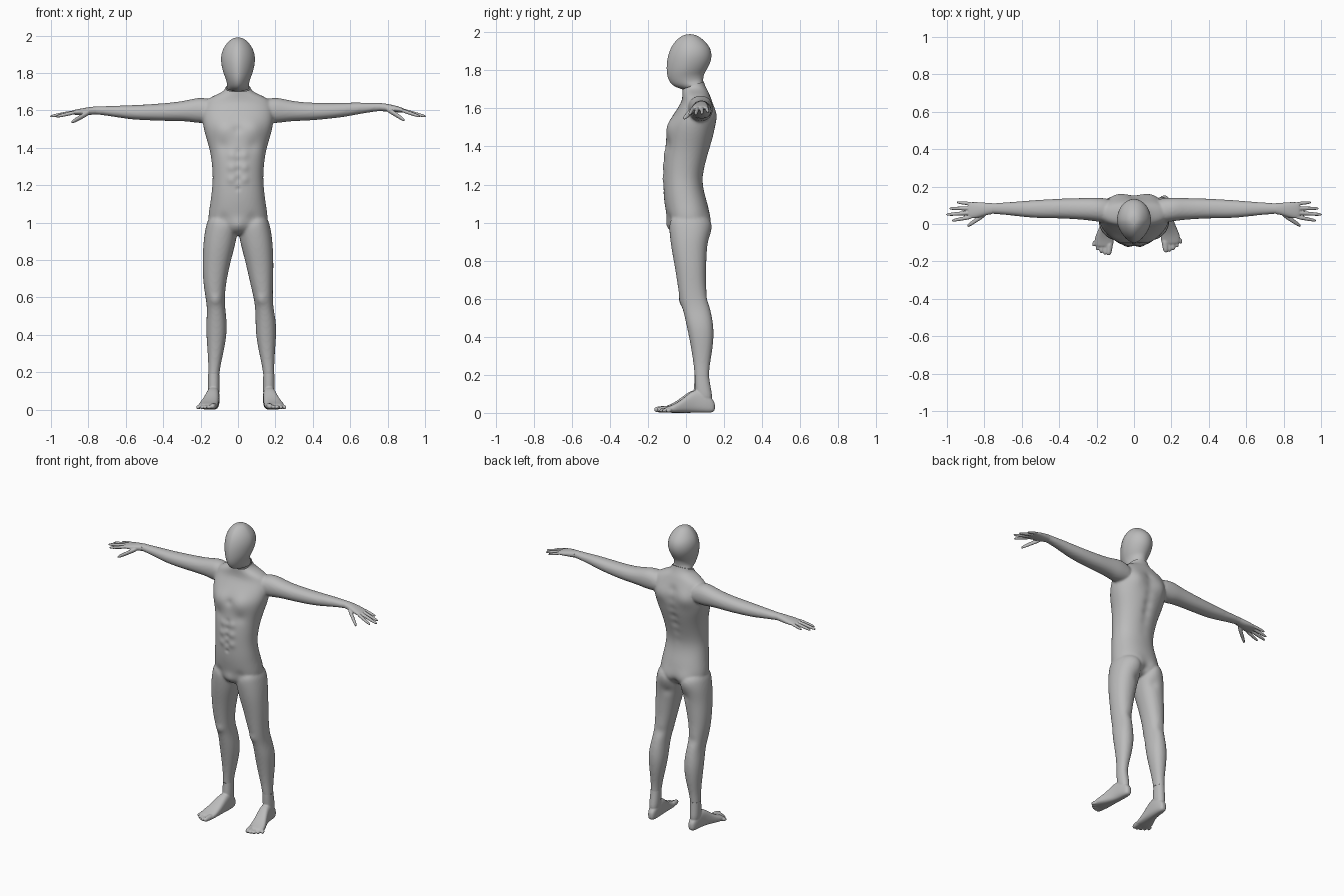
import bpy, bmesh, math
from mathutils import Vector

cube = bpy.data.objects.get("Cube")
if cube:
    bpy.data.objects.remove(cube, do_unlink=True)

grey = bpy.data.materials.new("mannequin grey")
grey.use_nodes = True
grey.diffuse_color = (0.5, 0.5, 0.5, 1)
grey.node_tree.nodes["Principled BSDF"].inputs["Base Color"].default_value = (0.5, 0.5, 0.5, 1)

WAIST, ANKLE, SHOULDER, WRIST = 1.10, 0.19, 0.195, 0.76
NECK, NECK_TILT = Vector((0, 0.035, 1.72)), 0.36


def ramp(a, b, v):
    t = min(1, max(0, (v - a) / (b - a)))
    return t * t * (3 - 2 * t)


# Limb templates point outward along +x; the left side stands slightly wider
def side(s):
    def warp(p):
        x, y, z = p
        if s > 0:
            x += 0.035 * ramp(0.7, 0.45, z)
            y += 0.015 * ramp(0.2, 0.05, z)
            if z > 1.2:
                z += 0.018 * min(ramp(0.3, 0.7, x), ramp(1, 0.8, x))
        return Vector((s * x, y, z))
    return warp


def head_tilt(p):
    p.z += NECK_TILT * (p.y - NECK.y) * min(1, max(0, (1.80 - p.z) / 0.08))
    return p


# Rings are (position on axis, a min, a max, b min, b max)
def loft(bm, axis, rings, warp=None, n=2.2, n_front=None, open_start=False, sides=20):
    loops = []
    for t, a0, a1, b0, b1 in rings:
        loop = []
        for i in range(sides):
            ang = 2 * math.pi * i / sides
            c, s = math.cos(ang), math.sin(ang)
            e = 2 / (n_front if n_front and s < 0 else n)
            a = (a0 + a1) / 2 + (a1 - a0) / 2 * math.copysign(abs(c) ** e, c)
            b = (b0 + b1) / 2 + (b1 - b0) / 2 * math.copysign(abs(s) ** e, s)
            p = Vector({"x": (t, a, b), "y": (a, t, b), "z": (a, b, t)}[axis])
            loop.append(bm.verts.new(warp(p) if warp else p))
        loops.append(loop)
    for lo, hi in zip(loops, loops[1:]):
        for i in range(sides):
            j = (i + 1) % sides
            bm.faces.new((lo[i], lo[j], hi[j], hi[i]))
    if not open_start:
        bm.faces.new(loops[0][::-1])
    bm.faces.new(loops[-1])


# Tapered finger or toe between two points
def digit(bm, axis, base, tip, r, warp):
    base, tip = Vector(base), Vector(tip)
    rings = []
    for t, k in ((0, 1.1), (0.5, 1), (0.88, 0.85), (1, 0.4)):
        p, h = base.lerp(tip, t), r * k
        u, a, b = (p.x, p.y, p.z) if axis == "x" else (p.y, p.x, p.z)
        rings.append((u, a - h, a + h, b - h, b + h))
    loft(bm, axis, rings, warp, n=2, sides=12)


# Smooth the lofts and, with a voxel size, fuse them into one skin
def skin(bm, voxel=0, passes=0):
    bmesh.ops.recalc_face_normals(bm, faces=bm.faces)
    mesh = bpy.data.meshes.new("skin")
    bm.to_mesh(mesh)
    bm.free()
    ob = bpy.data.objects.new("skin", mesh)
    bpy.context.collection.objects.link(ob)
    sub = ob.modifiers.new("Round", "SUBSURF")
    sub.levels = 2
    if voxel:
        rem = ob.modifiers.new("Fuse", "REMESH")
        rem.mode = "VOXEL"
        rem.voxel_size = voxel
        smo = ob.modifiers.new("Soften", "SMOOTH")
        smo.factor, smo.iterations = 0.5, passes
    bpy.context.view_layer.update()
    result = bpy.data.meshes.new_from_object(ob.evaluated_get(bpy.context.evaluated_depsgraph_get()))
    bpy.data.objects.remove(ob, do_unlink=True)
    return result


# Keep the piece of a skin behind every (point, normal) plane
def part(name, source, planes=()):
    bm = bmesh.new()
    bm.from_mesh(source)
    for co, no in planes:
        geom = bm.verts[:] + bm.edges[:] + bm.faces[:]
        bmesh.ops.bisect_plane(bm, geom=geom, plane_co=co, plane_no=no, clear_outer=True)
    for f in bm.faces:
        f.smooth = True
        f.material_index = 0
    mesh = bpy.data.meshes.new(name)
    bm.to_mesh(mesh)
    bm.free()
    mesh.materials.clear()
    mesh.materials.append(grey)
    bpy.context.collection.objects.link(bpy.data.objects.new(name, mesh))


# Trunk from crotch to neck: z, front, back, half width
body = bmesh.new()
trunk = [(0.93, -.06, .08, .06), (0.97, -.09, .12, .15), (1.02, -.10, .13, .165), (1.10, -.115, .115, .15),
         (1.16, -.12, .095, .143), (1.23, -.121, .085, .135), (1.31, -.121, .105, .14), (1.39, -.11, .13, .152),
         (1.46, -.103, .15, .175), (1.52, -.095, .158, .19), (1.58, -.06, .157, .195), (1.63, -.025, .142, .19),
         (1.66, -.02, .13, .17), (1.685, -.02, .12, .115), (1.705, -.02, .108, .07), (1.74, -.02, .092, .062),
         (1.80, -.02, .09, .06)]
loft(body, "z", [(z, -w, w, f, b) for z, f, b, w in trunk])

# Legs: z, inner, outer, front, back
leg = [(1.05, .01, .155, -.09, .11), (0.97, 0, .175, -.09, .128), (0.92, .006, .183, -.085, .122),
       (0.86, .02, .188, -.077, .11), (0.77, .044, .191, -.06, .107), (0.68, .063, .187, -.046, .105),
       (0.60, .071, .174, -.034, .112), (0.54, .068, .165, -.016, .13), (0.47, .059, .17, 0, .144),
       (0.40, .06, .17, .015, .147), (0.32, .074, .164, .03, .138), (0.25, .09, .159, .04, .125),
       (0.19, .10, .16, .045, .12), (0.14, .10, .16, .045, .12)]
# Arms: x, front, back, bottom, top
arm = [(.10, 0, .13, 1.54, 1.65), (.195, .012, .143, 1.528, 1.673), (.25, .02, .141, 1.538, 1.66),
       (.31, .025, .138, 1.543, 1.647), (.40, .03, .136, 1.543, 1.638), (.49, .03, .131, 1.547, 1.632),
       (.56, .034, .126, 1.55, 1.628), (.63, .042, .12, 1.56, 1.626), (.70, .05, .115, 1.571, 1.623),
       (.76, .054, .111, 1.579, 1.622), (.80, .054, .111, 1.579, 1.622)]
for s in (-1, 1):
    loft(body, "z", leg, side(s))
    loft(body, "x", arm, side(s))
body = skin(body, 0.0075, 6)

# Muscle relief: x, y, z, radius, height; mirrored when x is not zero
relief = [(.075, -.09, 1.50, .055, .012), (.08, -.10, 1.41, .035, -.006), (0, -.10, 1.50, .025, -.007),
          (.09, .14, 1.56, .055, .014), (.07, .13, .99, .055, .014), (0, .11, .97, .03, -.012),
          (.065, .11, .885, .03, -.006), (0, -.10, .985, .035, .012), (.08, -.10, 1.02, .03, -.006),
          (.12, -.035, .585, .028, .008), (.12, .11, .60, .03, -.005), (0, -.12, 1.18, .012, -.006)]
relief += [(.035, -.115, z, .022, .006) for z in (1.36, 1.295, 1.23)]
relief += [(0, -.12, z, .016, -.005) for z in (1.38, 1.33, 1.28, 1.23)]
relief += [(0, .13, z, .03, -.01) for z in (1.60, 1.54, 1.48, 1.42, 1.36, 1.30, 1.24)]
bumps = [(Vector((s * x, y, z)), r, h) for x, y, z, r, h in relief for s in ((-1, 1) if x else (1,))]
moves = []
for v in body.vertices:
    push = 0
    for c, r, h in bumps:
        if abs(v.co.z - c.z) < 2.5 * r:
            push += h * math.exp(-(v.co - c).length_squared / (r * r))
    moves.append(v.co + v.normal * push)
for v, co in zip(body.vertices, moves):
    v.co = co

# Cut the skin along the mannequin's joints
up, right = Vector((0, 0, 1)), Vector((1, 0, 0))
part("torso", body, [(up * WAIST, -up), (right * SHOULDER, right), (right * -SHOULDER, -right),
                     (NECK, Vector((0, -NECK_TILT, 1)).normalized())])
part("legs", body, [(up * WAIST, up), (up * ANKLE, -up)])

# Head: egg with a keeled face
skull = [(1.72, -.02, .09, .061), (1.735, -.05, .09, .059), (1.75, -.078, .092, .059), (1.775, -.098, .096, .066),
         (1.80, -.103, .107, .079), (1.84, -.102, .13, .089), (1.88, -.095, .137, .093), (1.92, -.08, .128, .085),
         (1.952, -.058, .10, .066), (1.977, -.03, .07, .043), (1.99, 0, .04, .018)]
head = bmesh.new()
loft(head, "z", [(z, -w, w, f, b) for z, f, b, w in skull], head_tilt, n=2, n_front=1.65, open_start=True, sides=28)
part("head", skin(head))

palm = [(.72, .052, .113, 1.577, 1.623), (.76, .054, .111, 1.579, 1.622), (.80, .044, .115, 1.574, 1.617),
        (.84, .032, .118, 1.574, 1.610), (.875, .028, .118, 1.576, 1.603), (.89, .035, .112, 1.58, 1.598)]
fingers = [((.86, .107, 1.592), (.948, .116, 1.576), .0095), ((.86, .084, 1.593), (.99, .083, 1.571), .0105),
           ((.86, .061, 1.593), (1.006, .05, 1.568), .011), ((.86, .039, 1.592), (.975, .018, 1.566), .0105),
           ((.785, .06, 1.595), (.893, -.012, 1.535), .0145)]
instep = [(.138, .115, .14, .015, .05), (.125, .104, .153, 0, .075), (.08, .098, .162, 0, .12),
          (.03, .098, .168, 0, .125), (-.03, .102, .19, 0, .075), (-.075, .106, .212, 0, .047),
          (-.11, .11, .212, .002, .034), (-.125, .115, .20, .006, .028)]
for s, label in ((-1, "right"), (1, "left")):
    warp = side(s)
    part(label + "_arm", body, [(up * WAIST, -up), (right * s * SHOULDER, -right * s), (right * s * WRIST, right * s)])
    # Hand: palm, four fingers and thumb
    hand = bmesh.new()
    loft(hand, "x", palm, warp)
    for base, tip, r in fingers:
        digit(hand, "x", base, tip, r, warp)
    part(label + "_hand", skin(hand, 0.0035, 3), [(right * s * WRIST, -right * s)])
    # Foot: ankle, instep and a fan of five toes
    foot = bmesh.new()
    loft(foot, "z", [(0.24, .10, .16, .045, .12), (ANKLE, .10, .16, .045, .12), (0.12, .098, .162, .04, .125),
                     (0.05, .10, .16, .04, .13)], warp)
    loft(foot, "y", instep, warp, n=2.8)
    for i in range(5):
        x, r = 0.128 + 0.02 * i, 0.0175 if i == 0 else 0.0135 - 0.0005 * i
        digit(foot, "y", (x, -0.09, r + 0.003), (x + 0.008, -0.168 + 0.003 * i * i, r), r, warp)
    part(label + "_foot", skin(foot, 0.0045, 3), [(up * ANKLE, up)])
